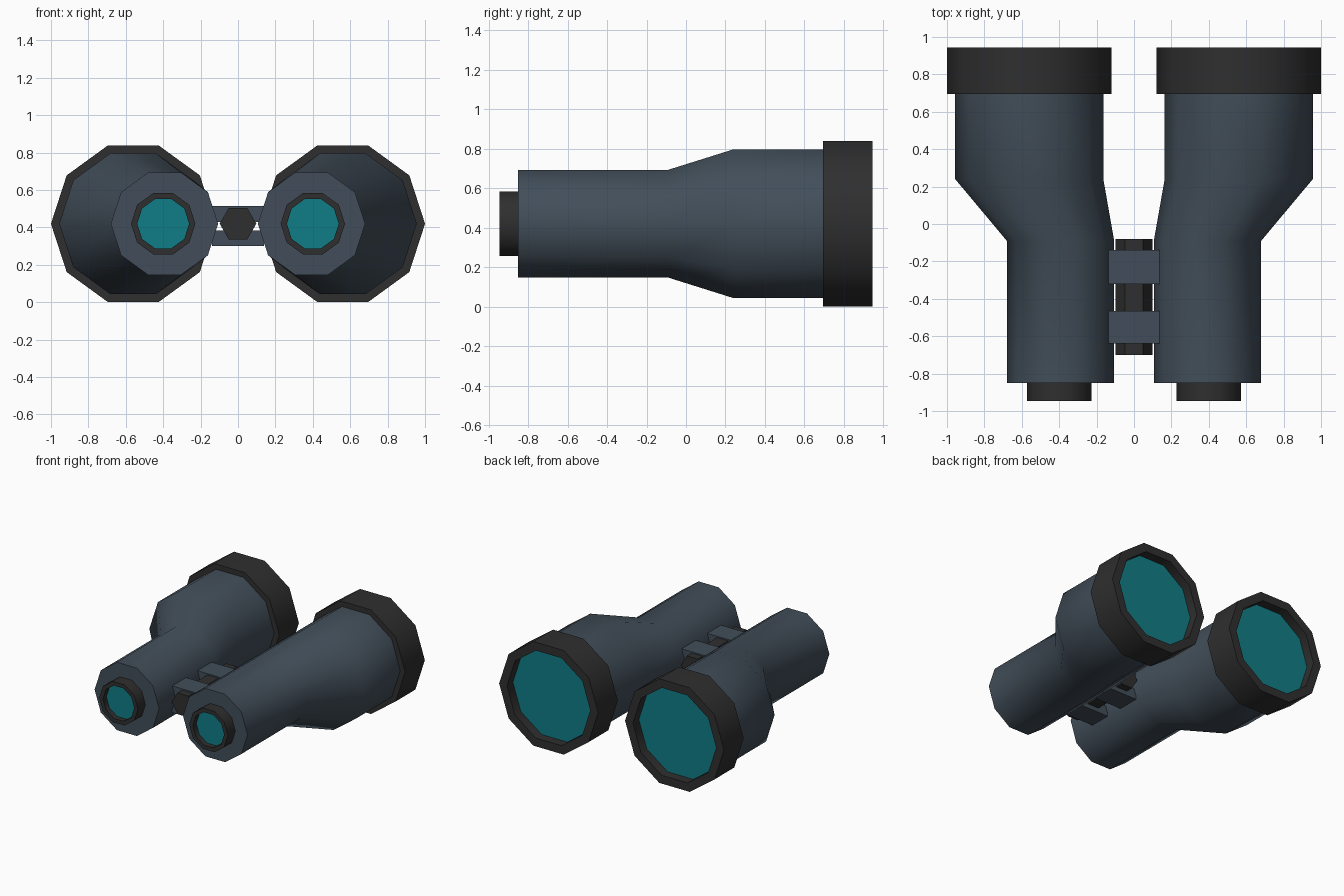
import bpy, bmesh, math

if "Cube" in bpy.data.objects:
    bpy.data.objects.remove(bpy.data.objects["Cube"])

CZ = 0.42  # height of the optical axes


def material(name, rgb):
    m = bpy.data.materials.new(name)
    m.diffuse_color = (*rgb, 1)
    m.use_nodes = True
    m.node_tree.nodes["Principled BSDF"].inputs["Base Color"].default_value = m.diffuse_color
    return m


SLATE = material("slate_body", (0.054, 0.076, 0.100))
BLACK = material("black_rubber", (0.028, 0.028, 0.028))
TEAL = material("teal_glass", (0.005, 0.205, 0.240))


def finish(name, bm, mat):
    bmesh.ops.recalc_face_normals(bm, faces=bm.faces[:])
    mesh = bpy.data.meshes.new(name)
    bm.to_mesh(mesh)
    bm.free()
    mesh.materials.append(mat)
    mesh.shade_smooth()
    mesh.set_sharp_from_angle(angle=math.radians(50))
    obj = bpy.data.objects.new(name, mesh)
    bpy.context.collection.objects.link(obj)
    return obj


def loft(name, stations, mat, sides=10):
    """Closed tube along y through rings given as (centre x, y, radius)."""
    bm = bmesh.new()
    rings = []
    for cx, y, r in stations:
        angles = [2 * math.pi * i / sides for i in range(sides)]
        rings.append([bm.verts.new((cx + r * math.cos(a), y, CZ + r * math.sin(a)))
                      for a in angles])
    for a, b in zip(rings, rings[1:]):
        for i in range(sides):
            j = (i + 1) % sides
            bm.faces.new((a[i], a[j], b[j], b[i]))
    bm.faces.new(rings[0])
    bm.faces.new(rings[-1])
    return finish(name, bm, mat)


def box(name, lo, hi, mat):
    bm = bmesh.new()
    bmesh.ops.create_cube(bm, size=1)
    for v in bm.verts:
        v.co = [(a + b) / 2 + c * (b - a) for a, b, c in zip(lo, hi, v.co)]
    return finish(name, bm, mat)


for side, s in (("left", -1), ("right", 1)):
    near, far, eye = s * 0.393, s * 0.56, s * 0.40
    # barrel: narrow tube flaring outwards into the wide tube
    loft(side + "_barrel", [(near, -0.85, 0.287), (near, -0.09, 0.287),
                            (far, 0.24, 0.396), (far, 0.72, 0.396)], SLATE)
    # objective ring with recessed lens
    loft(side + "_objective_ring", [(far, 0.695, 0.44), (far, 0.945, 0.44),
                                    (far, 0.945, 0.37), (far, 0.865, 0.37)], BLACK)
    loft(side + "_objective_lens", [(far, 0.862, 0.37), (far, 0.87, 0.37)], TEAL)
    # eyepiece ring with recessed lens
    loft(side + "_eyepiece_ring", [(eye, -0.84, 0.172), (eye, -0.945, 0.172),
                                   (eye, -0.945, 0.139), (eye, -0.897, 0.139)], BLACK)
    loft(side + "_eyepiece_lens", [(eye, -0.895, 0.139), (eye, -0.902, 0.139)], TEAL)

# hexagonal hinge axle
loft("hinge_axle", [(0, -0.70, 0.098), (0, -0.08, 0.098)], BLACK, sides=6)

# hinge bars joining the barrels, above and below the axle
for end, y0, y1 in (("front", -0.64, -0.465), ("back", -0.32, -0.14)):
    for level, z0, z1 in (("upper", 0.43, 0.515), ("lower", 0.30, 0.383)):
        box(f"{end}_{level}_hinge_bar", (-0.138, y0, z0), (0.138, y1, z1), SLATE)
